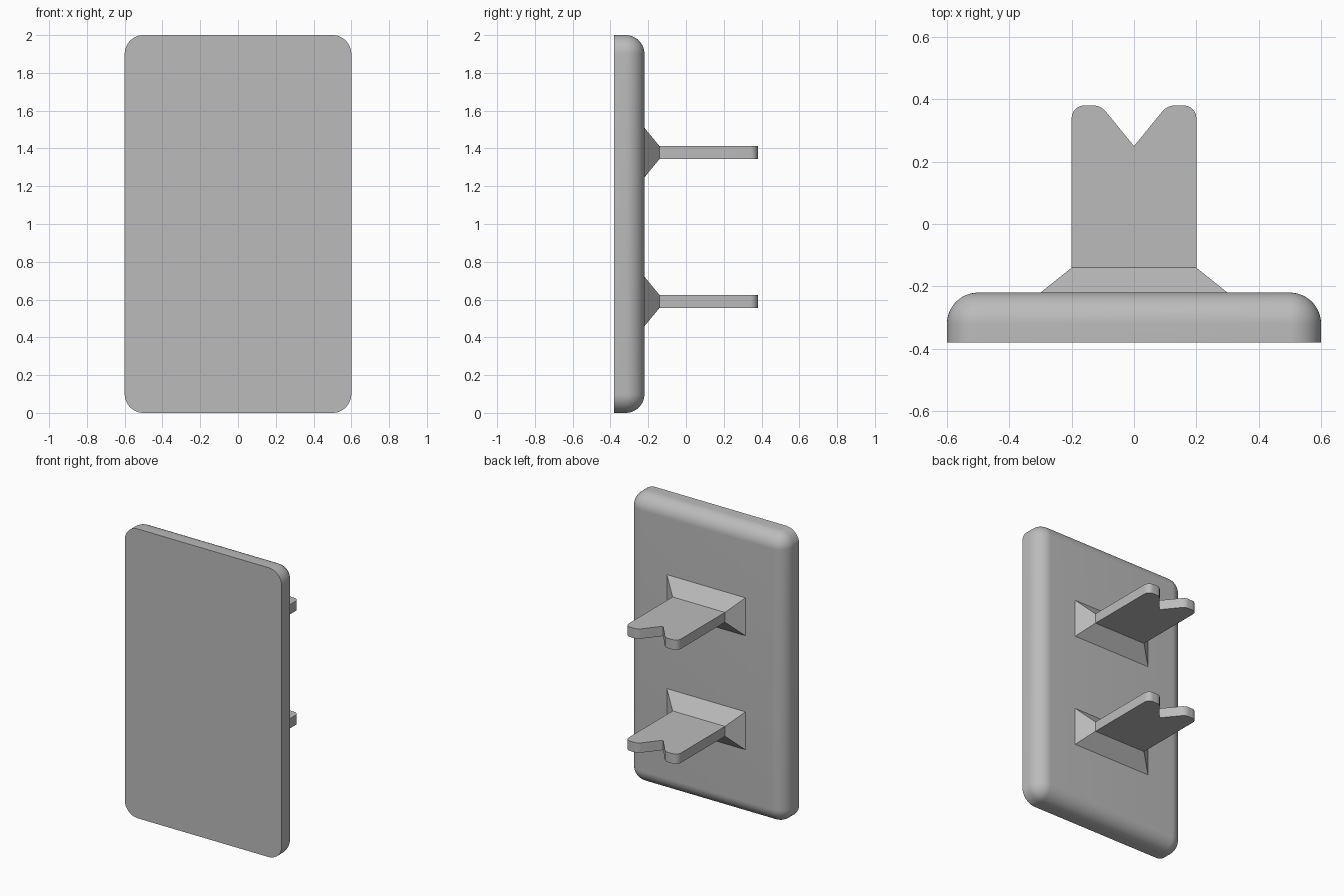
import bpy, bmesh
from math import sin, cos, pi, radians
from mathutils import Vector

cube = bpy.data.objects.get("Cube")
if cube:
    bpy.data.objects.remove(cube)

grey = bpy.data.materials.new("plain grey")
grey.use_nodes = True
colour = (0.5, 0.5, 0.5, 1)
grey.diffuse_color = colour
grey.node_tree.nodes["Principled BSDF"].inputs["Base Color"].default_value = colour


def loft(name, rings, smooth=False):
    """Closed solid skinned through rings with equal point counts."""
    bm = bmesh.new()
    loops = [[bm.verts.new(p) for p in ring] for ring in rings]
    for a, b in zip(loops, loops[1:]):
        for i in range(len(a)):
            j = (i + 1) % len(a)
            bm.faces.new((a[i], a[j], b[j], b[i]))
    bm.faces.new(loops[0])
    bm.faces.new(loops[-1])
    bmesh.ops.remove_doubles(bm, verts=bm.verts, dist=0.0005)
    bmesh.ops.recalc_face_normals(bm, faces=bm.faces)
    mesh = bpy.data.meshes.new(name)
    bm.to_mesh(mesh)
    bm.free()
    mesh.materials.append(grey)
    obj = bpy.data.objects.new(name, mesh)
    bpy.context.collection.objects.link(obj)
    if smooth:
        bpy.ops.object.select_all(action='DESELECT')
        obj.select_set(True)
        bpy.context.view_layer.objects.active = obj
        bpy.ops.object.shade_smooth_by_angle(angle=radians(30))
    return obj


def rounded_rect(y, r, steps=12):
    """Plate outline at depth y, corner centres fixed, corner radius r."""
    pts = []
    for k, (sx, sz) in enumerate([(1, 1), (-1, 1), (-1, -1), (1, -1)]):
        for i in range(steps + 1):
            a = (k + i / steps) * pi / 2
            pts.append((sx * 0.5 + r * cos(a), y, 1 + sz * 0.9 + r * sin(a)))
    return pts


def rect(y, hx, hz, z):
    return [(sx * hx, y, z + sz * hz)
            for sx, sz in [(1, 1), (-1, 1), (-1, -1), (1, -1)]]


def arc(cx, cy, r, start, end, steps=8):
    return [(cx + r * cos(radians(start + (end - start) * i / steps)),
             cy + r * sin(radians(start + (end - start) * i / steps)))
            for i in range(steps + 1)]


# Plate with a flat front and a rounded back rim
R = 0.1
rings = [rounded_rect(-0.38, R)]
for i in range(13):
    a = i / 12 * pi / 2
    rings.append(rounded_rect(-0.32 + R * sin(a), R * cos(a)))
# weld the last ring to the four corner centres
bm_name = "wall_plate"
loft(bm_name, rings, smooth=True)

# Forked prong outline: right half, then mirrored around the notch
half = [(0.2, -0.15)] + arc(0.16, 0.34, 0.04, 0, 90) + arc(0.13, 0.33, 0.05, 90, 140)
outline = half + [(0, 0.25)] + [(-x, y) for x, y in reversed(half)]

# Two prongs, each with a flared collar
for label, z in (("lower", 0.59), ("upper", 1.378)):
    loft(label + "_collar", [rect(-0.23, 0.3, 0.131, z),
                             rect(-0.22, 0.3, 0.131, z),
                             rect(-0.14, 0.2, 0.034, z)])
    loft(label + "_forked_prong",
         [[Vector((x, y, z + s * 0.034)) for x, y in outline] for s in (-1, 1)],
         smooth=True)
